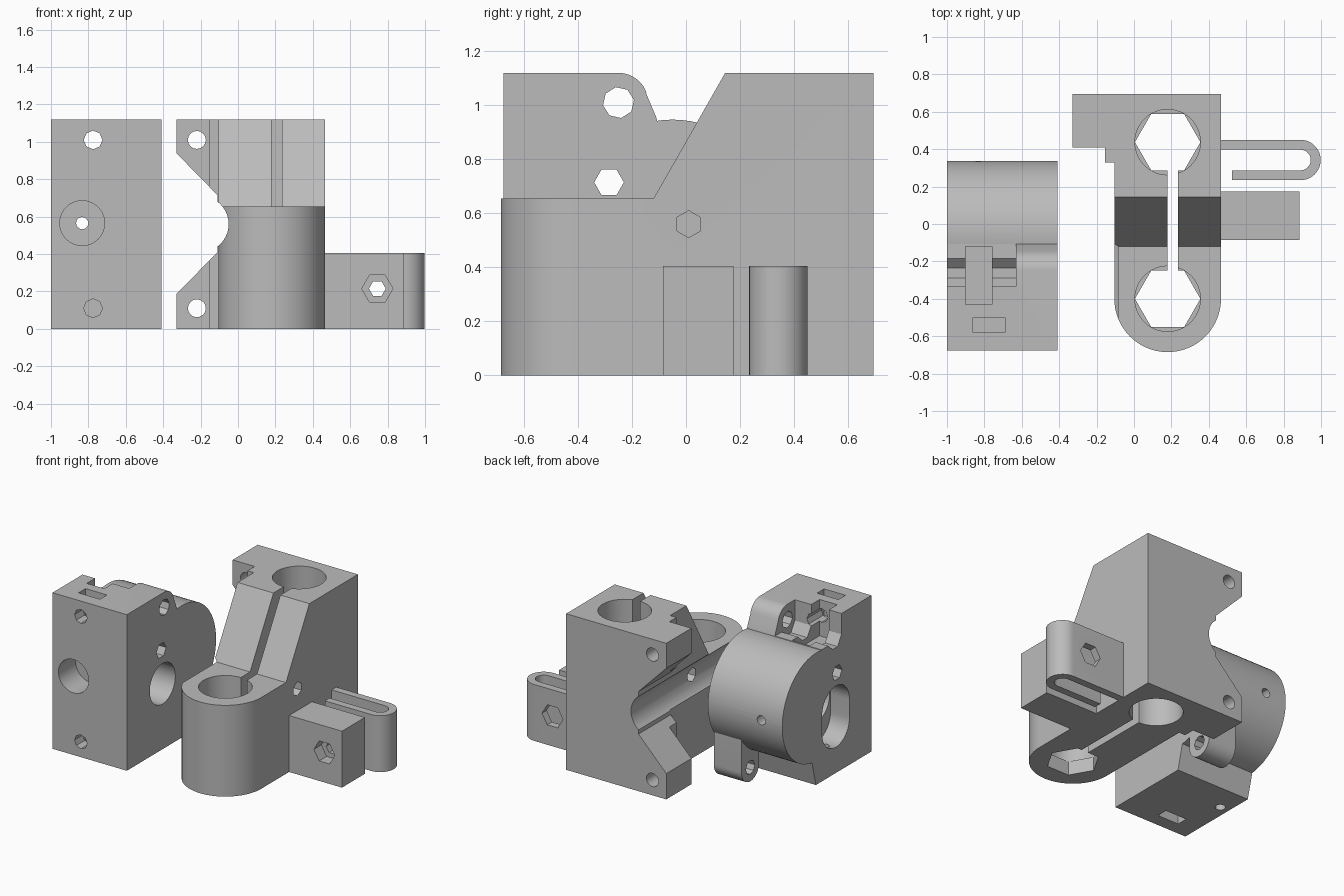
import bpy, bmesh, math

if "Cube" in bpy.data.objects:
    bpy.data.objects.remove(bpy.data.objects["Cube"])

grey = bpy.data.materials.new("plain_grey")
grey.use_nodes = True
colour = (0.5, 0.5, 0.5, 1)
grey.diffuse_color = colour
grey.node_tree.nodes["Principled BSDF"].inputs["Base Color"].default_value = colour


def arc(cx, cy, r, start, end, n=24):
    return [(cx + r * math.cos(math.radians(start + (end - start) * i / n)),
             cy + r * math.sin(math.radians(start + (end - start) * i / n))) for i in range(n + 1)]


def ring(cx, cy, r, n=40, turn=0):
    return arc(cx, cy, r, turn, turn + 360, n)[:-1]


def rect(a, b, c, d):
    return [(a, b), (c, b), (c, d), (a, d)]


def prism(name, pts, axis, lo, hi):
    """Extrude a closed profile along an axis: z uses (x,y), x uses (y,z), y uses (x,z)."""
    place = {"z": lambda u, v, w: (u, v, w),
             "x": lambda u, v, w: (w, u, v),
             "y": lambda u, v, w: (u, w, v)}[axis]
    bm = bmesh.new()
    a = [bm.verts.new(place(u, v, lo)) for u, v in pts]
    b = [bm.verts.new(place(u, v, hi)) for u, v in pts]
    bm.faces.new(a)
    bm.faces.new(b)
    for i in range(len(pts)):
        j = (i + 1) % len(pts)
        bm.faces.new((a[i], a[j], b[j], b[i]))
    bmesh.ops.recalc_face_normals(bm, faces=bm.faces)
    mesh = bpy.data.meshes.new(name)
    bm.to_mesh(mesh)
    bm.free()
    mesh.materials.append(grey)
    obj = bpy.data.objects.new(name, mesh)
    bpy.context.collection.objects.link(obj)
    return obj


def boolean(target, pts, axis, lo, hi, mode="DIFFERENCE"):
    tool = prism("cutter", pts, axis, lo, hi)
    tool.hide_render = True
    mod = target.modifiers.new("cut", "BOOLEAN")
    mod.operation = mode
    mod.solver = "EXACT"
    mod.object = tool
    bpy.context.view_layer.objects.active = target
    bpy.ops.object.modifier_apply(modifier=mod.name)
    bpy.data.objects.remove(tool)


# Carriage body: rounded footprint with a side flange
footprint = arc(0.18, -0.40, 0.285, 180, 360, 40) + [
    (0.465, 0.695), (-0.33, 0.695), (-0.33, 0.41), (-0.155, 0.41), (-0.155, 0.33), (-0.105, 0.33)]
body = prism("carriage_body", footprint, "z", 0, 1.12)
# Lowered front with a sloping transition
boolean(body, [(-0.8, 0.655), (-0.12, 0.655), (0.145, 1.12), (0.202, 1.22), (-0.8, 1.22)], "x", -0.5, 0.6)
# Side channel: flared mouth and round bottom
boolean(body, [(-0.4, 0.115), (-0.33, 0.185), (-0.11, 0.41), (-0.11, 0.715), (-0.33, 0.94), (-0.4, 1.01)],
        "y", -0.8, 0.8)
boolean(body, ring(-0.20, 0.56, 0.15), "y", -0.8, 0.8)
# Vertical bores, each with a hexagonal section
for y, sections in ((-0.40, [(0.1, 1.3, 48), (-0.1, 0.1, 6)]),
                    (0.4375, [(0.6, 1.3, 48), (0.5, 0.6, 6), (-0.1, 0.5, 48)])):
    for lo, hi, sides in sections:
        boolean(body, ring(0.18, y, 0.175, sides), "z", lo, hi)
# Clamp slot between the bores and its cross bolt
boolean(body, rect(0.18, -0.28, 0.235, 0.32), "z", -0.1, 1.3)
boolean(body, ring(0.01, 0.56, 0.05, 6, 90), "x", -0.3, 0.6)
# Flange bolt holes
for z in (0.11, 1.01):
    boolean(body, ring(-0.22, z, 0.048, 16), "y", 0.2, 0.8)

# Nut block on the side
block = prism("nut_block", rect(0.46, -0.085, 0.885, 0.175), "z", 0, 0.405)
boolean(block, ring(0.745, 0.215, 0.083, 6), "y", -0.2, 0.0)
boolean(block, ring(0.745, 0.215, 0.045, 6), "y", -0.2, 0.3)

# Spring hook: a strip folded back on itself
hook = prism("spring_hook", [(0.46, 0.45)] + arc(0.89, 0.342, 0.108, 90, -90)
             + [(0.525, 0.234), (0.525, 0.287)] + arc(0.89, 0.342, 0.055, -90, 90)
             + [(0.46, 0.397)], "z", 0, 0.405)
boolean(hook, ring(0.745, 0.215, 0.045, 6), "y", 0.2, 0.34)
boolean(hook, ring(0.745, 0.215, 0.083, 6), "y", 0.34, 0.5)

# Drive housing: box front with a round back
housing = prism("drive_housing", [(-0.675, 0), (-0.045, 0), (0.03, 0.3), (-0.11, 0.955), (-0.15, 1.05)]
                + arc(-0.25, 1.01, 0.11, 20, 90, 10) + [(-0.675, 1.12)], "x", -1, -0.41)
boolean(housing, ring(-0.05, 0.56, 0.387, 72), "x", -1, -0.41, "UNION")
# Lower hinge lug
boolean(housing, [(0.27, 0.36), (0.07, 0.36)] + arc(0.17, 0.11, 0.1, 180, 360), "x", -0.63, -0.41, "UNION")
boolean(housing, ring(0.17, 0.11, 0.05, 8), "x", -0.7, -0.3)
# Upper hinge notch beside the lug
boolean(housing, [(-0.335, 1.3), (-0.335, 0.97), (-0.29, 0.9), (-0.235, 0.9), (-0.185, 0.945),
                  (0.2, 0.95), (0.2, 1.3)], "x", -1.1, -0.63)
boolean(housing, rect(-0.90, -0.43, -0.76, -0.12), "z", 0.86, 1.3)
# Hinge pin holes running across
boolean(housing, ring(-0.25, 1.01, 0.058, 8, 10), "x", -1.1, -0.3)
boolean(housing, ring(-0.285, 0.715, 0.055, 6), "x", -1.1, -0.3)
# Drive bore and its deeper recess on the outer side
boolean(housing, ring(-0.27, 0.47, 0.145), "x", -1.1, -0.3)
boolean(housing, arc(-0.27, 0.47, 0.155, 0, 180) + arc(-0.27, 0.34, 0.155, 180, 360), "x", -1.1, -0.85)
boolean(housing, ring(-0.93, -0.24, 0.035, 12), "z", -0.1, 0.25)
# Front inlet and feed passage
boolean(housing, ring(-0.833, 0.565, 0.12), "y", -0.8, -0.48)
boolean(housing, ring(-0.833, 0.565, 0.033, 12), "y", -0.8, 0.5)
# Mounting bolt holes with nut pockets
for z, lo, hi, end in ((1.01, 0.93, 1.3, 0.3), (0.11, -0.1, 0.19, -0.35)):
    boolean(housing, ring(-0.775, z, 0.05, 8), "y", -0.8, end)
    boolean(housing, rect(-0.86, -0.58, -0.69, -0.50), "z", lo, hi)

# Smooth the round walls, keep edges sharp
bpy.ops.object.select_all(action="DESELECT")
for part in (body, block, hook, housing):
    part.select_set(True)
bpy.context.view_layer.objects.active = body
bpy.ops.object.shade_smooth_by_angle(angle=math.radians(30))
